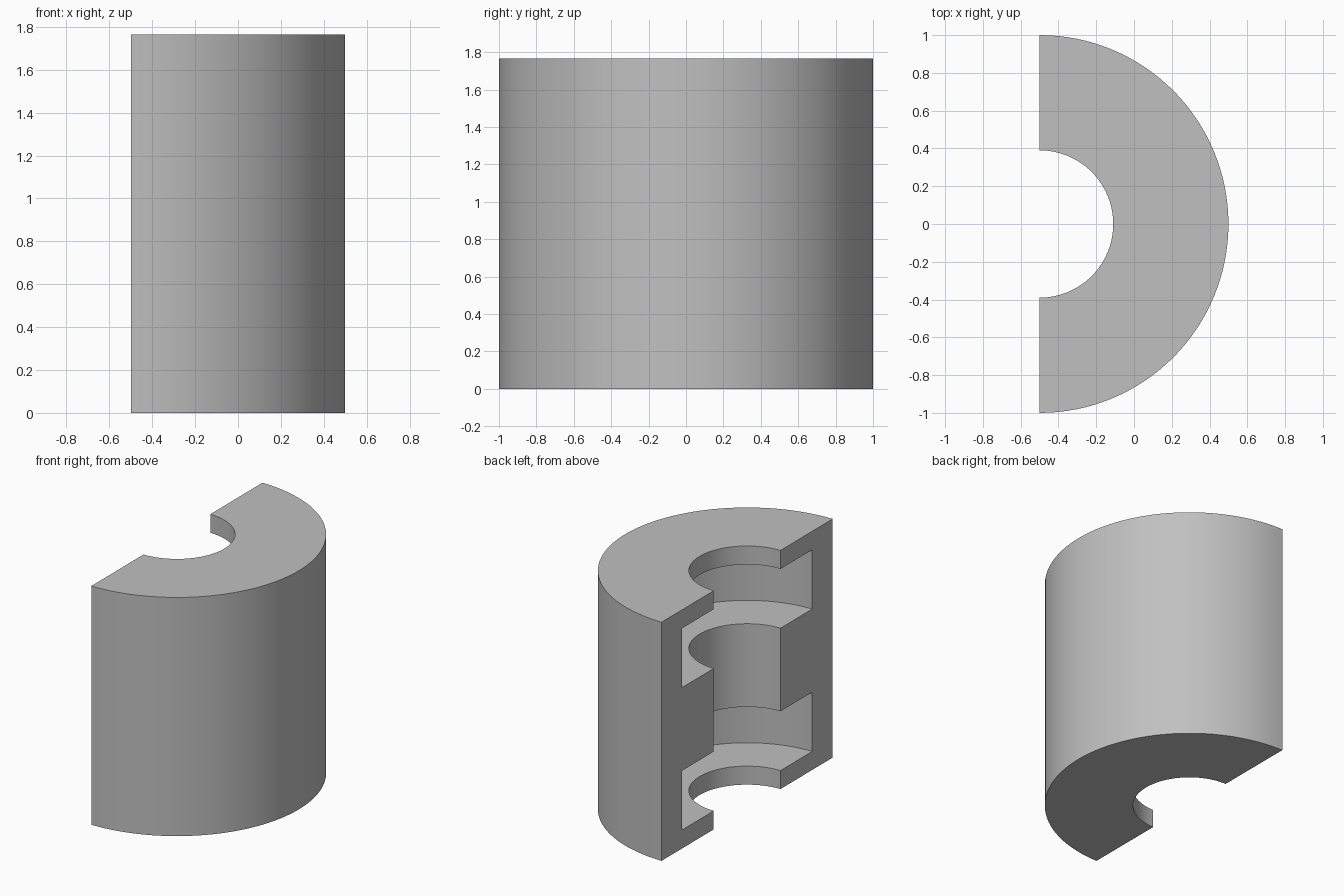
import bpy, bmesh, math
from mathutils import Matrix, Vector

if "Cube" in bpy.data.objects:
    bpy.data.objects.remove(bpy.data.objects["Cube"])

# Dimensions
HEIGHT, OUTER, BORE, GROOVE = 1.765, 1.0, 0.39, 0.76
LIP, SHOULDER = 0.137, 0.575      # heights of the lower groove's floor and roof
SEGMENTS = 64

# Grey material
grey = bpy.data.materials.new("plain_grey")
grey.use_nodes = True
colour = (0.53, 0.53, 0.53, 1)
grey.diffuse_color = colour
grey.node_tree.nodes["Principled BSDF"].inputs["Base Color"].default_value = colour

# Wall section: two inner grooves, mirrored about mid height
lower = [(OUTER, 0), (BORE, 0), (BORE, LIP), (GROOVE, LIP),
         (GROOVE, SHOULDER), (BORE, SHOULDER)]
section = lower + [(r, HEIGHT - z) for r, z in reversed(lower)]

# Sweep the section through half a turn, leaving both cut faces closed
bm = bmesh.new()
start = bm.faces.new([bm.verts.new((0, -r, z)) for r, z in section])
cap = bmesh.ops.duplicate(bm, geom=[start])["geom"]
swept = bmesh.ops.spin(bm, geom=list(start.edges), axis=(0, 0, 1), cent=(0, 0, 0),
                       angle=math.pi, steps=SEGMENTS)
bm.faces.new([bm.verts.new((0, r, z)) for r, z in section])
bmesh.ops.delete(bm, geom=[g for g in cap if isinstance(g, bmesh.types.BMVert)],
                 context='VERTS')
bmesh.ops.remove_doubles(bm, verts=bm.verts, dist=0.0005)
bmesh.ops.recalc_face_normals(bm, faces=bm.faces)
bmesh.ops.transform(bm, matrix=Matrix.Translation(Vector((-OUTER / 2, 0, 0))),
                    verts=bm.verts)

mesh = bpy.data.meshes.new("half_sleeve")
bm.to_mesh(mesh)
bm.free()
mesh.materials.append(grey)
sleeve = bpy.data.objects.new("half_sleeve", mesh)
bpy.context.collection.objects.link(sleeve)

# Smooth curved walls with sharp rims
bpy.ops.object.select_all(action='DESELECT')
sleeve.select_set(True)
bpy.context.view_layer.objects.active = sleeve
bpy.ops.object.shade_smooth_by_angle(angle=math.radians(30))
